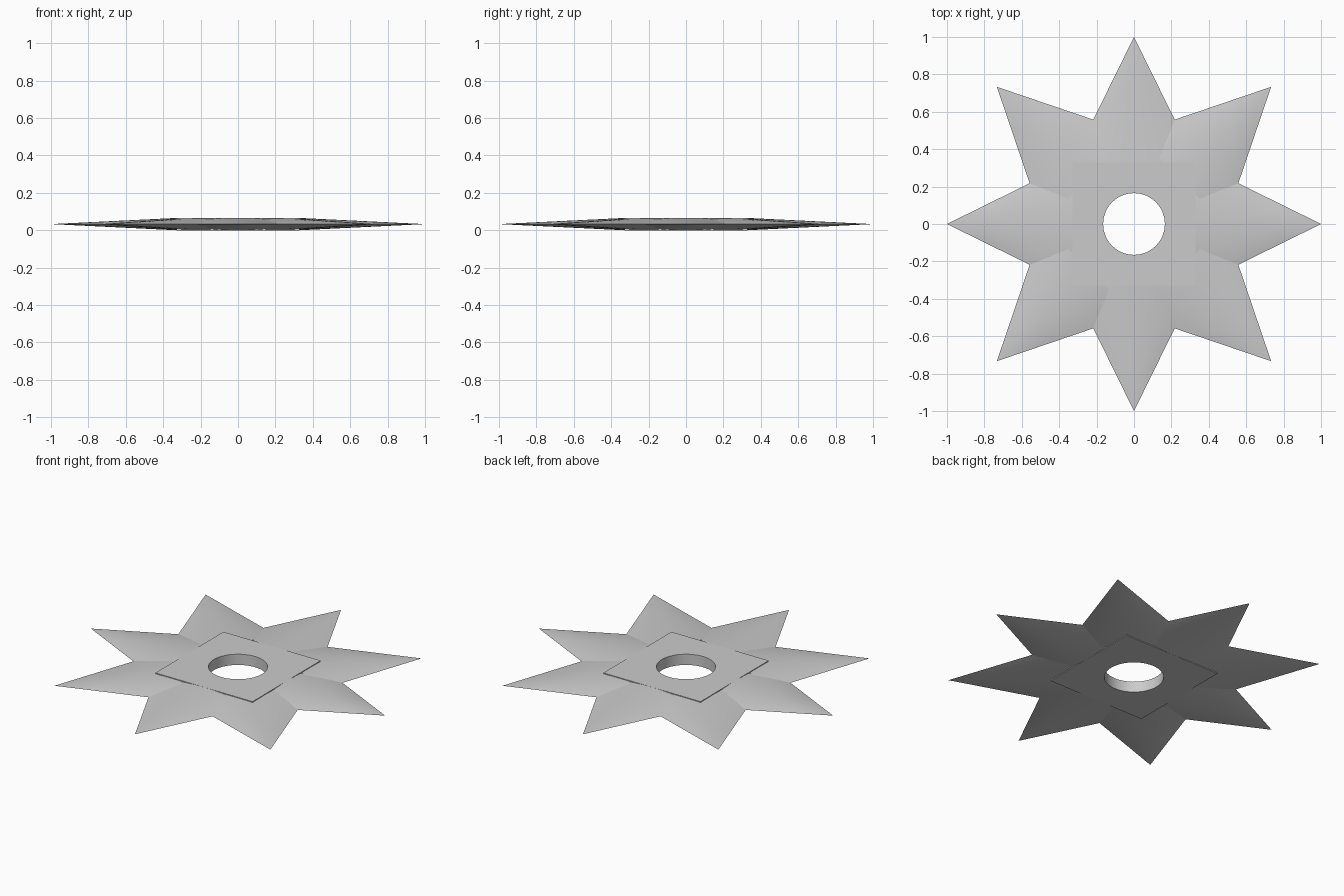
import bpy, bmesh, math
from mathutils import Matrix

if "Cube" in bpy.data.objects:
    bpy.data.objects.remove(bpy.data.objects["Cube"])

MID = 0.033      # half thickness, also height of the cutting edges
HALF = 0.33      # half width of the square hub
HOLE = 0.165


def finish(bm, name, angle):
    bmesh.ops.recalc_face_normals(bm, faces=bm.faces)
    me = bpy.data.meshes.new(name)
    bm.to_mesh(me)
    bm.free()
    ob = bpy.data.objects.new(name, me)
    bpy.context.collection.objects.link(ob)
    bpy.ops.object.select_all(action='DESELECT')
    ob.select_set(True)
    bpy.context.view_layer.objects.active = ob
    bpy.ops.object.shade_smooth_by_angle(angle=math.radians(angle))
    return ob


def hub():
    # square plate with a round hole
    bm = bmesh.new()
    n = 48
    rings = []
    for square, z in ((True, 0), (True, 2 * MID), (False, 2 * MID), (False, 0)):
        ring = []
        for i in range(n):
            a = 2 * math.pi * i / n
            c, s = math.cos(a), math.sin(a)
            r = HALF / max(abs(c), abs(s)) if square else HOLE
            ring.append(bm.verts.new((r * c, r * s, z)))
        rings.append(ring)
    for k in range(4):
        a, b = rings[k], rings[(k + 1) % 4]
        for i in range(n):
            j = (i + 1) % n
            bm.faces.new((a[i], a[j], b[j], b[i]))
    finish(bm, "hub_plate", 30)


def blade(name, angle, scale):
    # lens-shaped section tapering to a point
    bm = bmesh.new()
    n = 16
    base, tip = HALF * scale, scale
    steps = (0, 0.33, 0.66)
    loops = []
    for t in steps:
        k = 1 - t
        x = base + (tip - base) * t
        top, bottom = [], []
        for i in range(n + 1):
            u = -1 + 2 * i / n
            h = MID * 0.995 * (1 - u * u) * k
            top.append(bm.verts.new((x, u * base * k, MID + h)))
            if 0 < i < n:
                bottom.append(bm.verts.new((x, u * base * k, MID - h)))
        loops.append(top + bottom[::-1])
    m = len(loops[0])
    for a, b in zip(loops, loops[1:]):
        for i in range(m):
            j = (i + 1) % m
            bm.faces.new((a[i], a[j], b[j], b[i]))
    point = bm.verts.new((tip, 0, MID))
    for i in range(m):
        bm.faces.new((loops[-1][i], loops[-1][(i + 1) % m], point))
    bm.faces.new(loops[0])
    bmesh.ops.rotate(bm, verts=bm.verts, matrix=Matrix.Rotation(angle, 3, 'Z'))
    finish(bm, name, 15)


hub()
# four straight blades and four slightly longer diagonal blades
for i in range(8):
    diagonal = i % 2
    blade(("diagonal_blade_" if diagonal else "straight_blade_") + str(i // 2 + 1),
          i * math.pi / 4, 1.037 if diagonal else 1.0)
